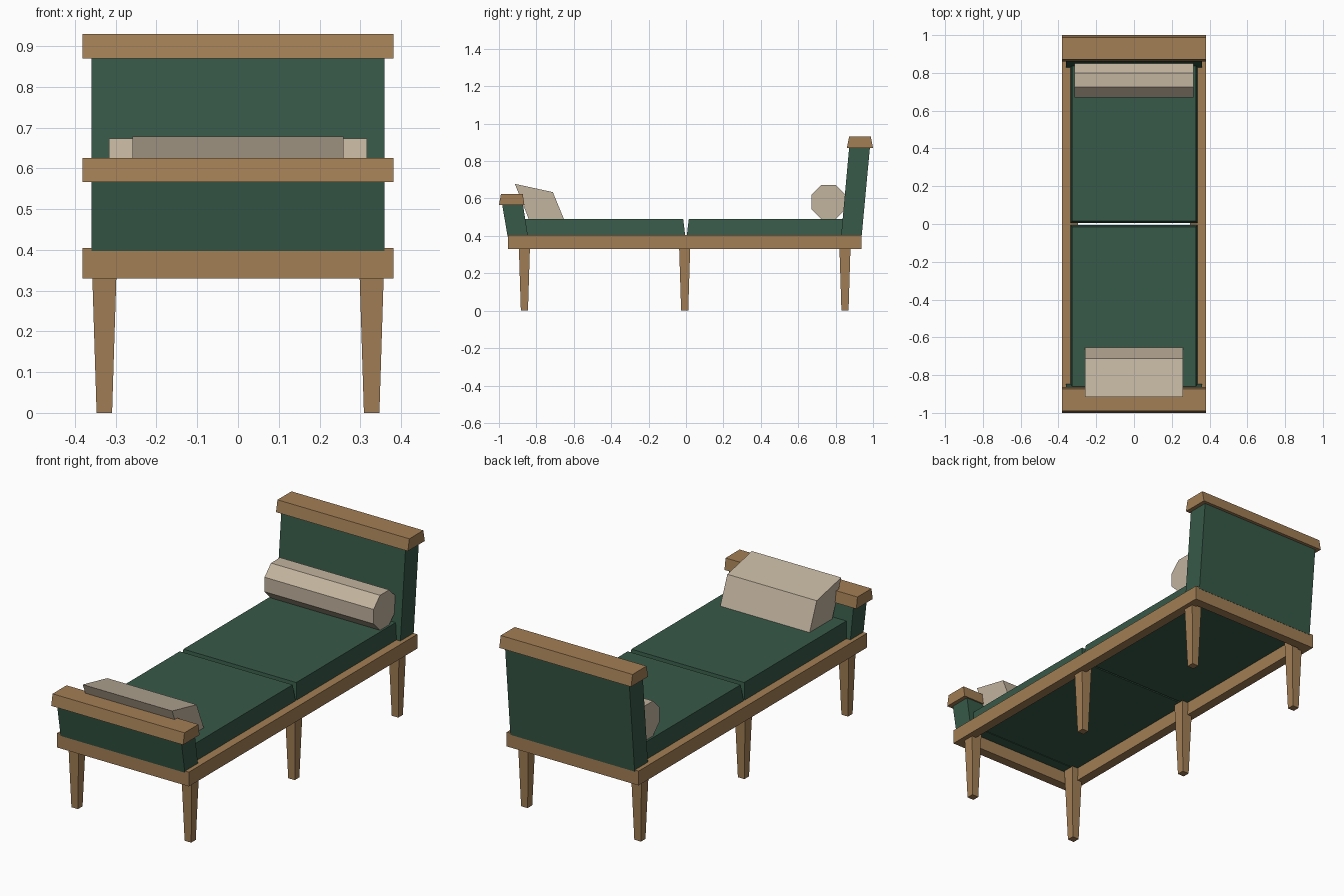
import bpy, bmesh, math

if "Cube" in bpy.data.objects:
    bpy.data.objects.remove(bpy.data.objects["Cube"])


def material(name, rgb):
    m = bpy.data.materials.new(name)
    m.diffuse_color = (*rgb, 1)
    m.use_nodes = True
    m.node_tree.nodes["Principled BSDF"].inputs["Base Color"].default_value = m.diffuse_color
    return m


WOOD = material("warm wood", (0.36, 0.21, 0.09))
GREEN = material("green fabric", (0.038, 0.10, 0.065))
BEIGE = material("beige fabric", (0.54, 0.455, 0.345))


def finish(bm, name, mat):
    bmesh.ops.recalc_face_normals(bm, faces=bm.faces)
    me = bpy.data.meshes.new(name)
    bm.to_mesh(me)
    bm.free()
    me.materials.append(mat)
    ob = bpy.data.objects.new(name, me)
    bpy.context.collection.objects.link(ob)
    return ob


def extrude_x(name, profile, half, mat):
    """Side profile of (y, z) points swept across x."""
    bm = bmesh.new()
    face = bm.faces.new([bm.verts.new((-half, y, z)) for y, z in profile])
    out = bmesh.ops.extrude_face_region(bm, geom=[face])["geom"]
    bmesh.ops.translate(bm, vec=(2 * half, 0, 0),
                        verts=[v for v in out if isinstance(v, bmesh.types.BMVert)])
    return finish(bm, name, mat)


def taper(name, low, high, mat):
    """Block between two rectangles given as (x0, x1, y0, y1, z)."""
    bm = bmesh.new()
    rings = []
    for x0, x1, y0, y1, z in (low, high):
        rings.append([bm.verts.new((x, y, z))
                      for x, y in ((x0, y0), (x1, y0), (x1, y1), (x0, y1))])
    a, b = rings
    bm.faces.new(a)
    bm.faces.new(b)
    for i in range(4):
        j = (i + 1) % 4
        bm.faces.new((a[i], a[j], b[j], b[i]))
    return finish(bm, name, mat)


# Open rail frame
X, Y0, Y1, W, Z0, Z1 = 0.382, -0.952, 0.938, 0.05, 0.33, 0.405
for side, x in (("left", -X), ("right", X - W)):
    taper(side + "_rail", (x, x + W, Y0, Y1, Z0), (x, x + W, Y0, Y1, Z1), WOOD)
for side, y in (("front", Y0), ("back", Y1 - W)):
    taper(side + "_rail", (-X + W, X - W, y, y + W, Z0), (-X + W, X - W, y, y + W, Z1), WOOD)

# Six tapered legs
for row, cy in (("front", -0.864), ("middle", -0.007), ("back", 0.85)):
    for side, s in (("left", -1), ("right", 1)):
        cx, a, b = s * 0.328, 0.019, 0.0315
        taper(f"{row}_{side}_leg", (cx - a, cx + a, cy - a, cy + a, 0),
              (cx - b, cx + b, cy - b, cy + b, 0.398), WOOD)

# Seat cushions, narrowing a little towards the top
for name, y0, y1, t0, t1 in (("front_cushion", -0.865, -0.004, -0.865, -0.015),
                             ("back_cushion", 0.004, 0.855, 0.015, 0.855)):
    taper(name, (-0.338, 0.338, y0, y1, 0.40), (-0.327, 0.327, t0, t1, 0.49), GREEN)

# Leaning end boards with wooden caps
extrude_x("footboard", [(-0.954, 0.397), (-0.845, 0.397), (-0.873, 0.575), (-0.984, 0.575)], 0.36, GREEN)
extrude_x("footboard_cap", [(-1.0, 0.566), (-0.864, 0.566), (-0.873, 0.625), (-0.989, 0.625)], X, WOOD)
extrude_x("headboard", [(0.829, 0.397), (0.939, 0.397), (0.984, 0.88), (0.873, 0.88)], 0.36, GREEN)
extrude_x("headboard_cap", [(0.86, 0.87), (1.0, 0.87), (0.988, 0.93), (0.872, 0.93)], X, WOOD)

# Octagonal bolster
r = 0.0915 / math.cos(math.pi / 8)
extrude_x("bolster", [(0.762 + r * math.cos(math.pi / 8 * (2 * i + 1)),
                       0.5815 + r * math.sin(math.pi / 8 * (2 * i + 1))) for i in range(8)],
          0.316, BEIGE)

# Pillow leaning on the footboard
extrude_x("pillow", [(-0.84, 0.488), (-0.652, 0.488), (-0.712, 0.634), (-0.915, 0.678)], 0.259, BEIGE)
